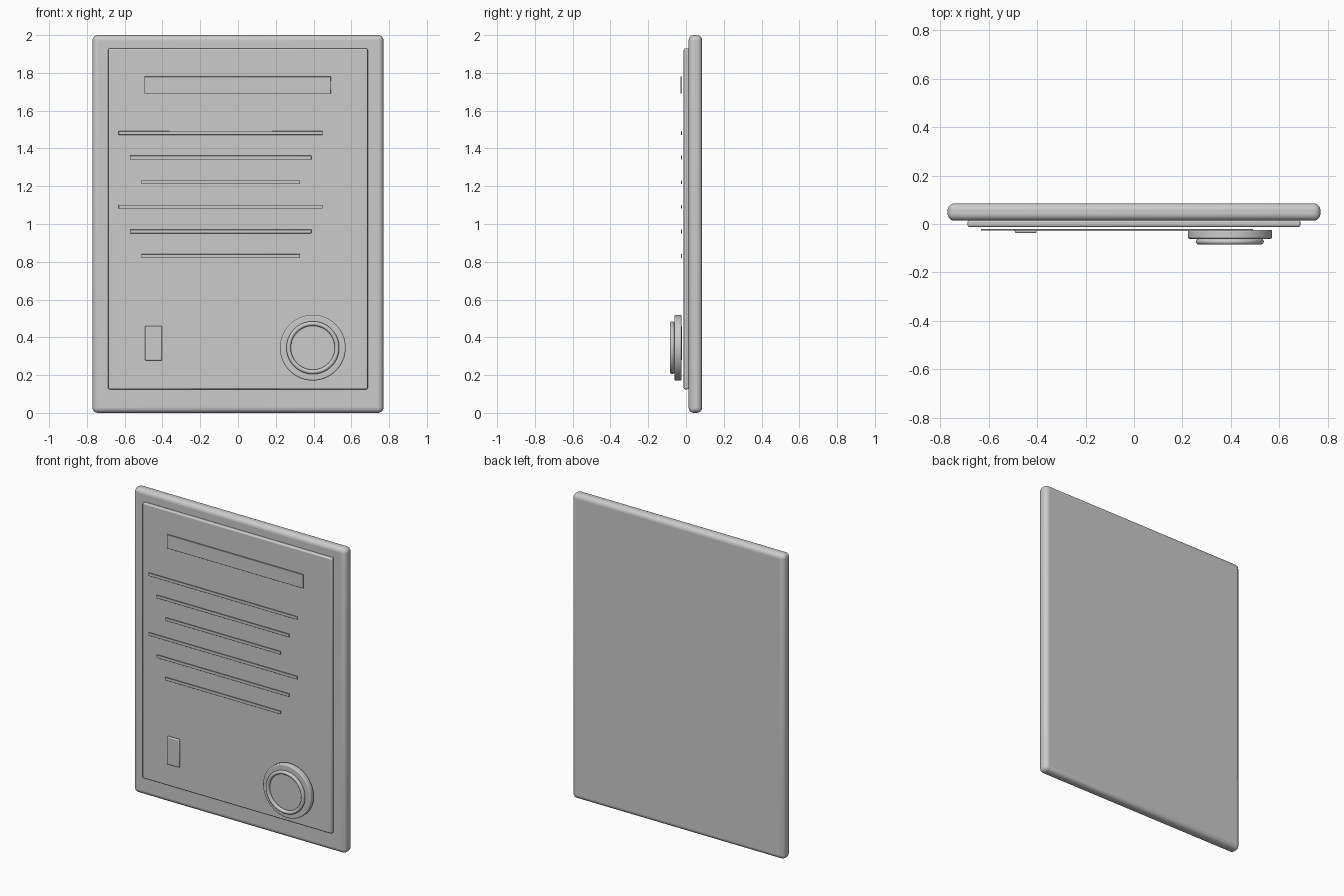
import bpy
import math

cube = bpy.data.objects.get("Cube")
if cube:
    bpy.data.objects.remove(cube, do_unlink=True)

grey = bpy.data.materials.new("plain grey")
grey.use_nodes = True
grey.diffuse_color = (0.6, 0.6, 0.6, 1)
grey.node_tree.nodes["Principled BSDF"].inputs["Base Color"].default_value = (0.6, 0.6, 0.6, 1)


def finish(name, bevel=0, segments=3):
    """Name, colour, soften and smooth the active object."""
    ob = bpy.context.object
    ob.name = name
    ob.data.materials.append(grey)
    bpy.ops.object.transform_apply(location=False, rotation=True, scale=True)
    if bevel:
        mod = ob.modifiers.new("rounded_edges", "BEVEL")
        mod.width = bevel
        mod.segments = segments
        mod.limit_method = "ANGLE"
        mod.angle_limit = math.radians(40)
    bpy.ops.object.shade_smooth_by_angle(angle=math.radians(35))
    return ob


def box(name, x, y, z, bevel=0, segments=3):
    """Box from (low, high) pairs along each axis."""
    spans = (x, y, z)
    bpy.ops.mesh.primitive_cube_add(size=1, location=[(a + b) / 2 for a, b in spans])
    bpy.context.object.scale = [b - a for a, b in spans]
    return finish(name, bevel, segments)


# Backing board and raised sheet
box("backing_board", (-0.77, 0.77), (0.014, 0.085), (0, 2), 0.028, 5)
box("sheet", (-0.687, 0.687), (-0.012, 0.016), (0.125, 1.93), 0.008)

# Heading bar and ruled lines
FRONT = -0.021
box("heading_bar", (-0.495, 0.492), (-0.029, FRONT), (1.69, 1.78), 0.001, 1)
for i in range(6):
    half = 0.54 - 0.06 * (i % 3)
    z = 1.482 - 0.1304 * i
    box(f"ruled_line_{i + 1}", (-0.092 - half, -0.092 + half), (-0.027, FRONT),
        (z - 0.01, z + 0.01), 0.001, 1)

# Small tab at the lower corner
box("corner_tab", (-0.492, -0.402), (-0.037, FRONT), (0.277, 0.46), 0.006)

# Round seal: disc with a raised ring
SEAL_X, SEAL_Z = 0.396, 0.345
bpy.ops.mesh.primitive_cylinder_add(vertices=64, radius=0.174, depth=0.037,
                                    location=(SEAL_X, -0.0425, SEAL_Z),
                                    rotation=(math.pi / 2, 0, 0))
finish("seal_disc", 0.007)
bpy.ops.mesh.primitive_torus_add(major_radius=0.128, minor_radius=0.012,
                                 major_segments=64, minor_segments=16,
                                 location=(SEAL_X, -0.073, SEAL_Z),
                                 rotation=(math.pi / 2, 0, 0))
finish("seal_ring")
